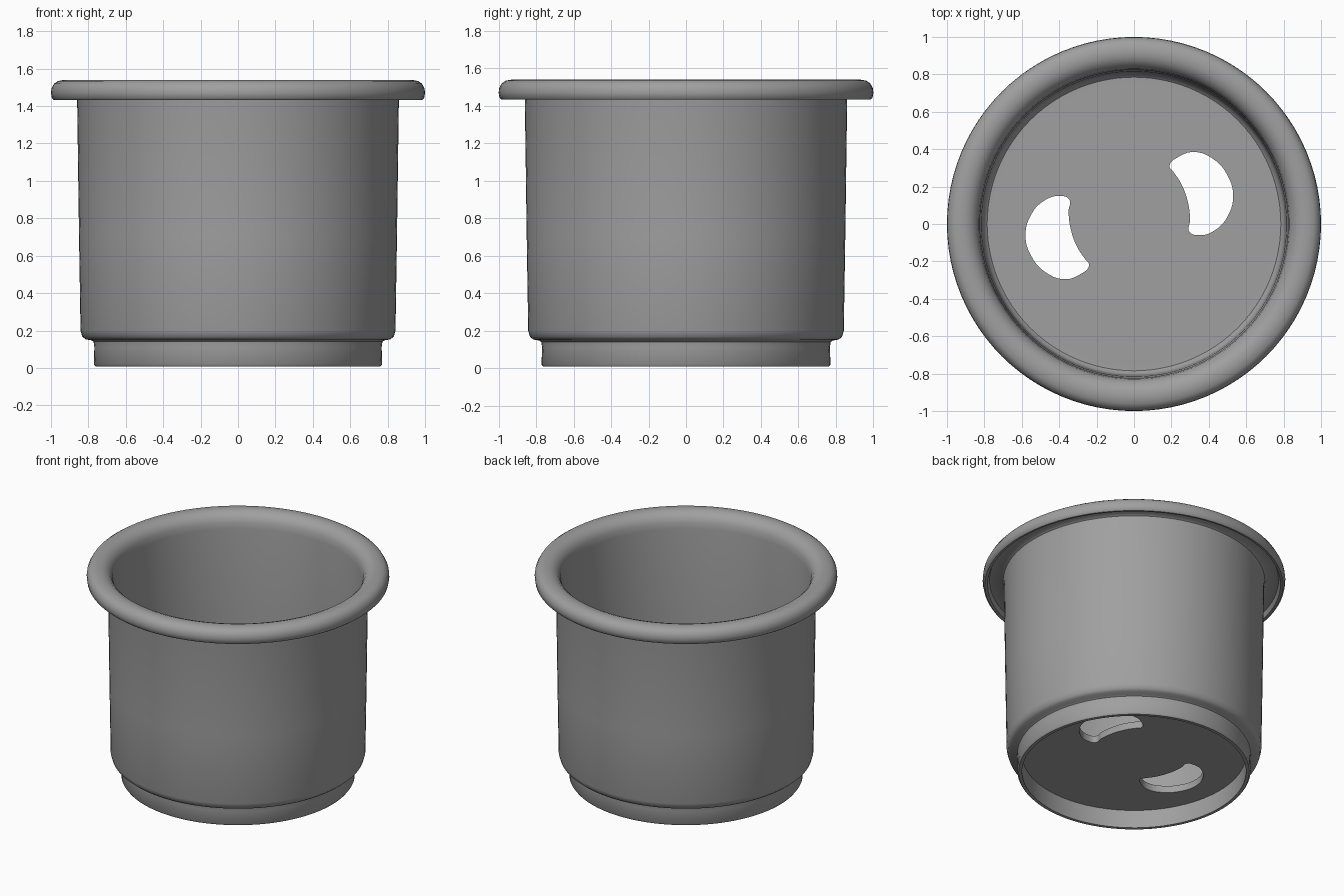
import bpy, bmesh, math

cube = bpy.data.objects.get("Cube")
if cube:
    bpy.data.objects.remove(cube, do_unlink=True)

SEGMENTS = 96

# Single grey plastic
grey = bpy.data.materials.new("grey plastic")
grey.use_nodes = True
colour = (0.35, 0.35, 0.35, 1)
grey.diffuse_color = colour
bsdf = grey.node_tree.nodes["Principled BSDF"]
bsdf.inputs["Base Color"].default_value = colour
bsdf.inputs["Roughness"].default_value = 0.6


def select_only(obj):
    bpy.ops.object.select_all(action='DESELECT')
    obj.select_set(True)
    bpy.context.view_layer.objects.active = obj


def lathe(name, section):
    """Spin a closed (radius, z) section around the z axis."""
    bm = bmesh.new()
    verts = [bm.verts.new((r, 0, z)) for r, z in section]
    edges = [bm.edges.new((verts[i - 1], verts[i])) for i in range(len(verts))]
    bmesh.ops.spin(bm, geom=verts + edges, cent=(0, 0, 0), axis=(0, 0, 1),
                   angle=math.tau, steps=SEGMENTS, use_merge=True)
    bmesh.ops.remove_doubles(bm, verts=bm.verts, dist=1e-5)
    bmesh.ops.recalc_face_normals(bm, faces=bm.faces)
    mesh = bpy.data.meshes.new(name)
    bm.to_mesh(mesh)
    bm.free()
    mesh.materials.append(grey)
    obj = bpy.data.objects.new(name, mesh)
    bpy.context.collection.objects.link(obj)
    select_only(obj)
    bpy.ops.object.shade_smooth_by_angle(angle=math.radians(40))
    return obj


# Cup shell: foot ring, stepped base, wall and rolled rim in one section
foot = [(0.74, 0.008), (0.762, 0.008), (0.771, 0.02), (0.768, 0.11), (0.772, 0.14)]
body = [(0.785, 0.148), (0.815, 0.153), (0.833, 0.168), (0.842, 0.2), (0.85, 0.7), (0.86, 1.43)]
rim = [(0.865, 1.462), (0.88, 1.472), (0.955, 1.468), (0.968, 1.436), (0.985, 1.433),
       (0.995, 1.442), (1.0, 1.47), (0.997, 1.495), (0.983, 1.52), (0.962, 1.534),
       (0.93, 1.54), (0.9, 1.539), (0.87, 1.528), (0.845, 1.505), (0.83, 1.475)]
inside = [(0.824, 1.43), (0.816, 0.8), (0.81, 0.24), (0.803, 0.205), (0.785, 0.189), (0.74, 0.188)]
lathe("cup_shell", foot + body + rim + inside)

# Floor plate: filled flat curve with two crescent drain holes
crescent = [(0.19, 0.31), (0.24, 0.36), (0.32, 0.385), (0.42, 0.35), (0.50, 0.26),
            (0.53, 0.15), (0.50, 0.04), (0.43, -0.035), (0.35, -0.06), (0.295, -0.04),
            (0.30, 0.02), (0.285, 0.13), (0.25, 0.22), (0.21, 0.28)]
opposite = [(-0.05 - x, 0.09 - y) for x, y in crescent]
outline = [(0.76 * math.cos(math.tau * i / SEGMENTS),
            0.76 * math.sin(math.tau * i / SEGMENTS)) for i in range(SEGMENTS)]

curve = bpy.data.curves.new("floor_plate", 'CURVE')
curve.dimensions = '2D'
curve.fill_mode = 'BOTH'
curve.extrude = 0.025

edge = curve.splines.new('POLY')
edge.points.add(len(outline) - 1)
for point, (x, y) in zip(edge.points, outline):
    point.co = (x, y, 0, 1)
edge.use_cyclic_u = True

for hole in (crescent, opposite):
    spline = curve.splines.new('BEZIER')
    spline.bezier_points.add(len(hole) - 1)
    for point, (x, y) in zip(spline.bezier_points, hole):
        point.co = (x, y, 0)
        point.handle_left_type = point.handle_right_type = 'AUTO'
    spline.use_cyclic_u = True
    spline.resolution_u = 5

curve.materials.append(grey)
floor = bpy.data.objects.new("floor_plate", curve)
floor.location.z = 0.165
bpy.context.collection.objects.link(floor)
select_only(floor)
bpy.ops.object.convert(target='MESH')
floor = bpy.context.view_layer.objects.active

# Weld the plate's faces so its sides shade smoothly and its rims stay sharp
bm = bmesh.new()
bm.from_mesh(floor.data)
bmesh.ops.remove_doubles(bm, verts=bm.verts, dist=1e-4)
bmesh.ops.recalc_face_normals(bm, faces=bm.faces)
bm.to_mesh(floor.data)
bm.free()
bpy.ops.object.shade_smooth_by_angle(angle=math.radians(40))
